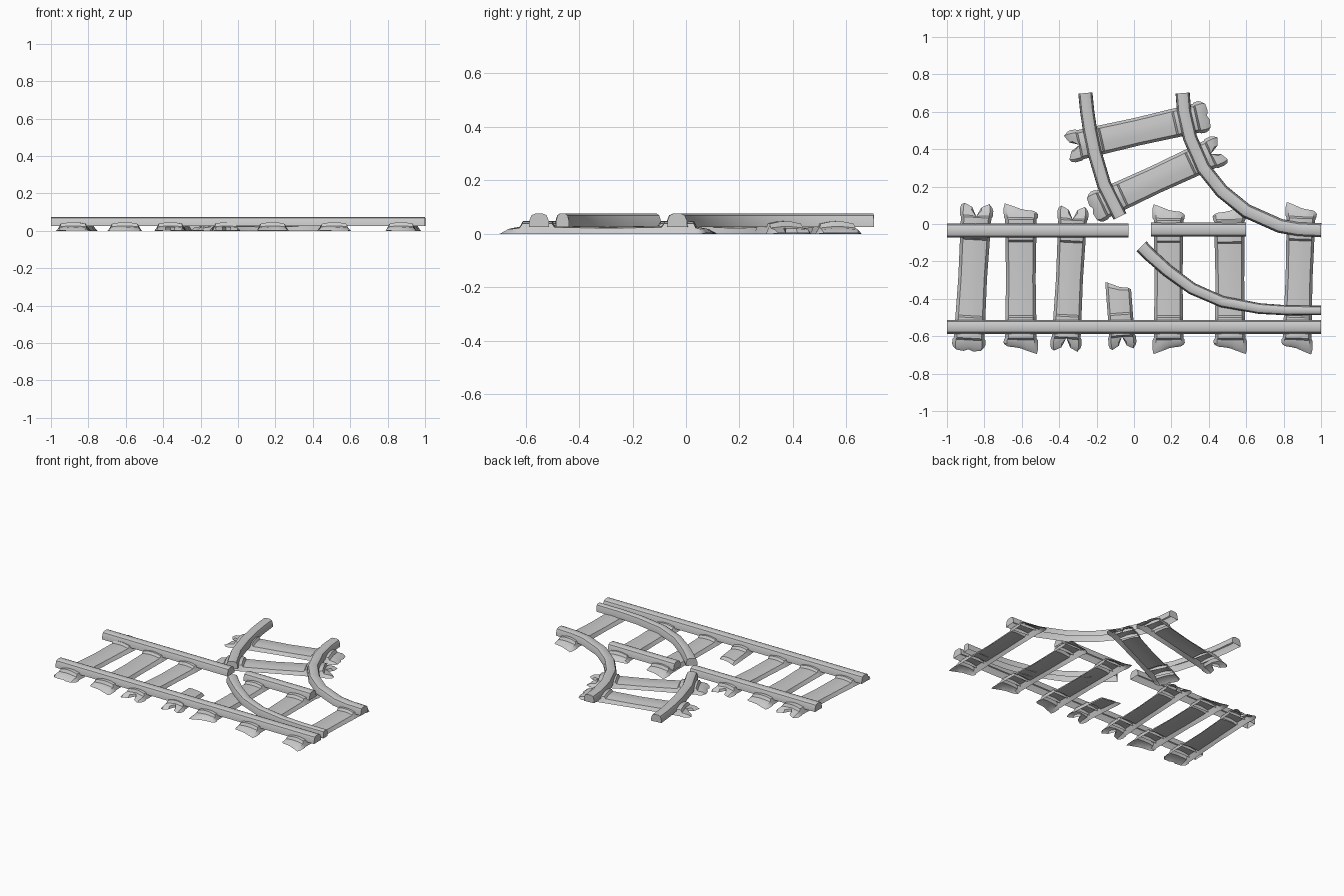
import bpy
import bmesh
from mathutils import Vector

cube = bpy.data.objects.get("Cube")
if cube:
    bpy.data.objects.remove(cube, do_unlink=True)


def loft(name, sections, caps=False, angle=0.6):
    """Skin a list of equal-length point rows into an open-bottomed shell."""
    bm = bmesh.new()
    rows = [[bm.verts.new(p) for p in row] for row in sections]
    for a, b in zip(rows, rows[1:]):
        for i in range(len(a) - 1):
            bm.faces.new((a[i], b[i], b[i + 1], a[i + 1]))
    if caps:
        bm.faces.new(rows[0])
        bm.faces.new(rows[-1][::-1])
    bmesh.ops.recalc_face_normals(bm, faces=bm.faces)
    # an open shell should face upwards
    if sum(f.normal.z * f.calc_area() for f in bm.faces) < 0:
        bmesh.ops.reverse_faces(bm, faces=bm.faces)
    mesh = bpy.data.meshes.new(name)
    bm.to_mesh(mesh)
    bm.free()
    obj = bpy.data.objects.new(name, mesh)
    bpy.context.collection.objects.link(obj)
    bpy.ops.object.select_all(action="DESELECT")
    obj.select_set(True)
    bpy.context.view_layer.objects.active = obj
    bpy.ops.object.shade_smooth_by_angle(angle=angle)
    return obj


# Rail: rounded trapezoid swept along a ground path
HALF_PROFILE = [(1, 0.025), (0.95, 0.05), (0.75, 0.069), (0.4, 0.075)]
PROFILE = [(-s, z) for s, z in HALF_PROFILE] + HALF_PROFILE[::-1]


def rail(name, path, start_width=0.076, end_width=0.076):
    pts = [Vector((x, y, 0)) for x, y in path]
    last = len(pts) - 1
    sections = []
    for i, p in enumerate(pts):
        tangent = (pts[min(i + 1, last)] - pts[max(i - 1, 0)]).normalized()
        side = Vector((tangent.y, -tangent.x, 0))
        half = (start_width + (end_width - start_width) * i / last) / 2
        sections.append([p + side * s * half + Vector((0, 0, z)) for s, z in PROFILE])
    return loft(name, sections, caps=True)


rail("front_rail", [(-1, -0.55), (1, -0.55)])
rail("back_rail_right", [(-1, -0.035), (-0.03, -0.035)])
rail("back_rail_left", [(0.09, -0.03), (0.6, -0.03)])
rail("inner_curved_rail",
     [(0.04, -0.12), (0.09, -0.17), (0.18, -0.25), (0.31, -0.345), (0.47, -0.415),
      (0.67, -0.452), (0.83, -0.462), (1, -0.462)], end_width=0.05)
rail("outer_curved_rail",
     [(0.26, 0.7), (0.268, 0.6), (0.3, 0.46), (0.37, 0.3), (0.47, 0.175),
      (0.6, 0.07), (0.78, -0.01), (0.88, -0.028), (1, -0.033)])
rail("branch_rail",
     [(-0.26, 0.7), (-0.25, 0.6), (-0.235, 0.5), (-0.21, 0.38), (-0.16, 0.21), (-0.075, 0.04)])

# Sleeper: worn plank with raised rail seats and splintered ends
LANES = [-1, -0.8, -0.3, 0, 0.3, 0.8, 1]
LANE_HEIGHT = [0, 0.8, 0.97, 1, 0.97, 0.8, 0]
JAGS = {
    "notch": [-0.01, 0.01, -0.01, -0.06, -0.01, 0.01, 0],
    "slant": [0.02, 0.015, 0, -0.01, -0.015, -0.02, -0.03],
    "rise": [-0.03, -0.02, -0.015, -0.01, 0, 0.015, 0.02],
    "blunt": [-0.02, 0, 0.005, -0.005, 0.005, 0, -0.015],
}


def end_stations(seated):
    """Distance from the tip, height and width factor for one end."""
    if not seated:
        return [(0, 0.004, 1), (0.02, 0.024, 1), (0.1, 0.028, 1)]
    return [(0, 0.003, 1.04), (0.02, 0.02, 1.12), (0.055, 0.027, 1.1),
            (0.065, 0.047, 1.02), (0.175, 0.047, 1), (0.185, 0.03, 1)]


def sleeper(name, start, end, width, start_jag, end_jag, start_seat=True):
    a, b = Vector((*start, 0)), Vector((*end, 0))
    length = (b - a).length
    along = (b - a).normalized()
    side = Vector((along.y, -along.x, 0))
    first = [(d, h, w, start_jag, -1) for d, h, w in end_stations(start_seat)]
    second = [(length - d, h, w, end_jag, 1) for d, h, w in end_stations(True)]
    middle = [(length * 0.5, 0.026, 0.96, None, 0)]
    if not start_seat:
        middle = []
    sections = []
    for d, h, w, jag, sign in first + middle + second[::-1]:
        row = []
        for i, lane in enumerate(LANES):
            # splinters fade out before the rail seat
            depth = d if sign < 0 else length - d
            shift = JAGS[jag][i] * sign * max(0, 1 - depth / 0.06) if jag else 0
            row.append(a + along * (d + shift) + side * lane * w * width / 2
                       + Vector((0, 0, h * LANE_HEIGHT[i])))
        sections.append(row)
    return loft(name, sections)


sleeper("sleeper_1", (-0.84, 0.1), (-0.885, -0.675), 0.16, "notch", "blunt")
sleeper("sleeper_2", (-0.605, 0.09), (-0.605, -0.675), 0.165, "rise", "slant")
sleeper("sleeper_3", (-0.325, 0.085), (-0.365, -0.67), 0.15, "notch", "notch")
sleeper("broken_sleeper", (-0.085, -0.325), (-0.06, -0.66), 0.135, "rise", "notch", start_seat=False)
sleeper("sleeper_5", (0.185, 0.085), (0.185, -0.675), 0.155, "rise", "rise")
sleeper("sleeper_6", (0.51, 0.08), (0.515, -0.675), 0.16, "slant", "slant")
sleeper("sleeper_7", (0.895, 0.095), (0.87, -0.675), 0.15, "rise", "slant")
sleeper("branch_sleeper_back", (-0.35, 0.41), (0.395, 0.58), 0.155, "notch", "blunt")
sleeper("branch_sleeper_front", (-0.225, 0.08), (0.465, 0.4), 0.155, "blunt", "notch")
